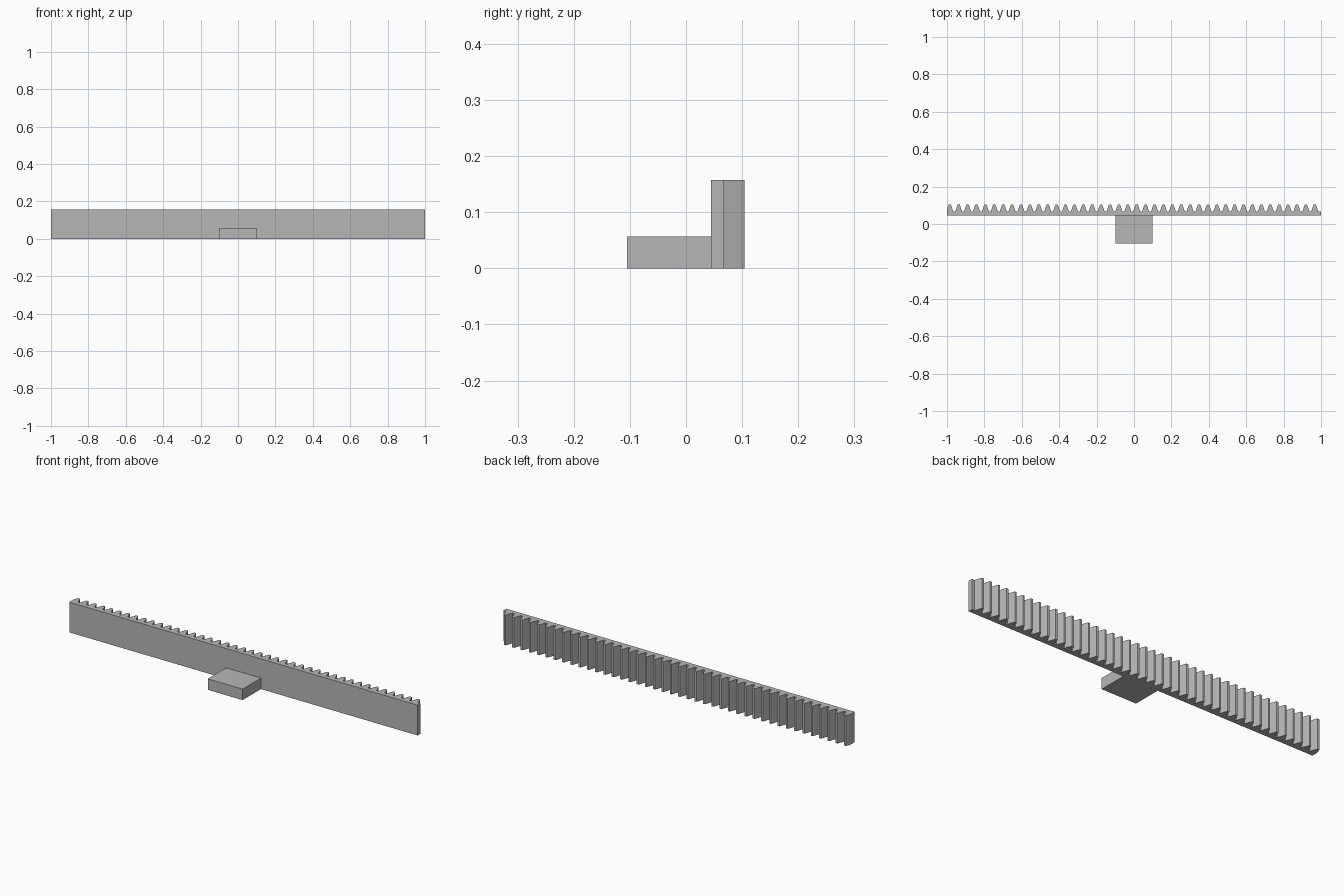
import bpy
import bmesh

if "Cube" in bpy.data.objects:
    bpy.data.objects.remove(bpy.data.objects["Cube"], do_unlink=True)

grey = bpy.data.materials.new("plain grey")
grey.use_nodes = True
colour = (0.47, 0.47, 0.47, 1)
grey.diffuse_color = colour
grey.node_tree.nodes["Principled BSDF"].inputs["Base Color"].default_value = colour


def extrude_outline(name, outline, height):
    """Raise a flat outline from the ground into a solid."""
    bm = bmesh.new()
    base = bm.faces.new([bm.verts.new((x, y, 0)) for x, y in outline])
    raised = bmesh.ops.extrude_face_region(bm, geom=[base], use_keep_orig=True)
    top = [v for v in raised["geom"] if isinstance(v, bmesh.types.BMVert)]
    bmesh.ops.translate(bm, verts=top, vec=(0, 0, height))
    bmesh.ops.recalc_face_normals(bm, faces=bm.faces)
    mesh = bpy.data.meshes.new(name)
    bm.to_mesh(mesh)
    bm.free()
    mesh.materials.append(grey)
    obj = bpy.data.objects.new(name, mesh)
    bpy.context.collection.objects.link(obj)
    return obj


# Toothed bar: straight front, row of tapered teeth along the back
FRONT, ROOT, TIP = 0.045, 0.068, 0.1045
TEETH, PITCH, FIRST = 42, 0.0476, -0.985
DEPTH = TIP - ROOT
# Half width of a tooth at each fraction of its depth
flank = [(0.0182, 0), (0.0122, 0.5), (0.0085, 0.8), (0.0052, 1)]

outline = [(1, FRONT), (-1, FRONT)]
for i in range(TEETH):
    centre = FIRST + i * PITCH
    rise = [(centre - w, ROOT + f * DEPTH) for w, f in flank]
    fall = [(centre + w, ROOT + f * DEPTH) for w, f in reversed(flank)]
    if i == 0:
        # the first tooth is cut off square at the end of the bar
        rise[0] = (-1, ROOT + 0.25 * DEPTH)
    outline += rise + fall
outline.append((1, ROOT))
extrude_outline("toothed_bar", outline, 0.157)

# Mounting block on the front
block = [(-0.1, -0.105), (0.1, -0.105), (0.1, FRONT), (-0.1, FRONT)]
extrude_outline("mounting_block", block, 0.057)
